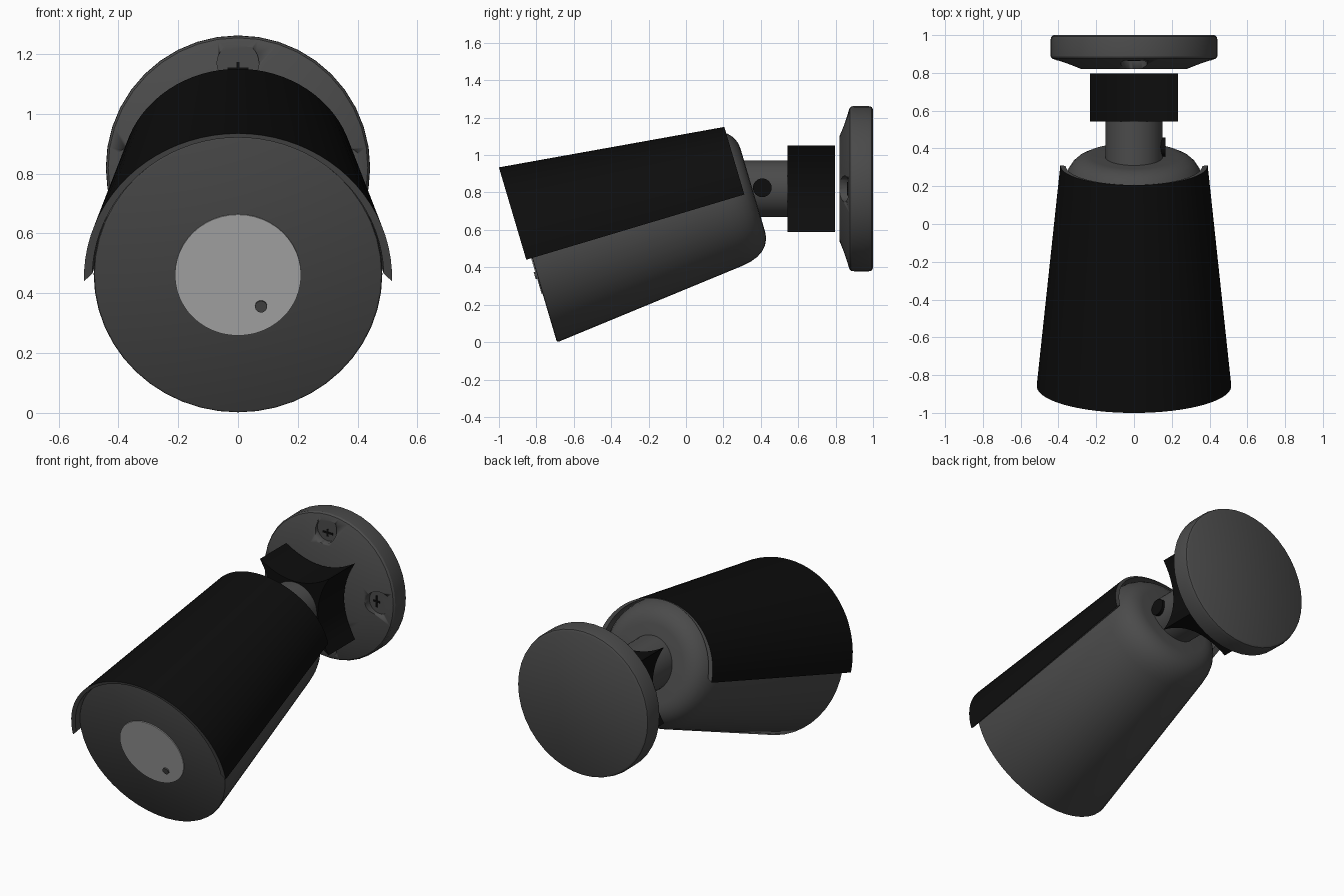
import bpy, bmesh, math
from mathutils import Matrix, Vector

if "Cube" in bpy.data.objects:
    bpy.data.objects.remove(bpy.data.objects["Cube"])


def material(name, c):
    m = bpy.data.materials.new(name)
    m.diffuse_color = (c, c, c, 1)
    m.use_nodes = True
    m.node_tree.nodes["Principled BSDF"].inputs["Base Color"].default_value = m.diffuse_color
    return m


GREY = material("dark grey", 0.07)
BLACK = material("black", 0.004)
LIGHT = material("light grey", 0.48)

# The camera head is tilted nose-down about x; local y runs from face to back
TILT = Matrix.Translation((0, -0.827, 0.462)) @ Matrix.Rotation(math.radians(16.5), 4, 'X')
MOUNT = Matrix.Translation((0, 0, 0.82))


def finish(name, bm, mats, matrix=Matrix(), smooth=True):
    bmesh.ops.recalc_face_normals(bm, faces=bm.faces)
    bm.transform(matrix)
    me = bpy.data.meshes.new(name)
    bm.to_mesh(me)
    bm.free()
    ob = bpy.data.objects.new(name, me)
    bpy.context.collection.objects.link(ob)
    for m in mats:
        me.materials.append(m)
    if smooth:
        bpy.ops.object.select_all(action='DESELECT')
        ob.select_set(True)
        bpy.context.view_layer.objects.active = ob
        bpy.ops.object.shade_smooth_by_angle(angle=math.radians(32))
    return ob


def loft(bm, rings, material_index=0):
    """Bridge closed rings of points and cap both ends."""
    vs = [[bm.verts.new(p) for p in ring] for ring in rings]
    n = len(vs[0])
    for a, b in zip(vs, vs[1:]):
        for i in range(n):
            j = (i + 1) % n
            bm.faces.new((a[i], a[j], b[j], b[i]))
    bm.faces.new(vs[0])
    bm.faces.new(vs[-1])


def lathe(name, profile, mat, matrix=Matrix(), segs=48):
    """Turn (radius, y) points around the y axis."""
    bm = bmesh.new()
    loft(bm, [[(r * math.cos(k * math.tau / segs), y, r * math.sin(k * math.tau / segs))
               for k in range(segs)] for r, y in profile])
    return finish(name, bm, [mat], matrix)


# Camera head: tapered barrel with a rounded back
lathe("camera_body", [(0.474, 0), (0.480, 0.003), (0.4825, 0.009), (0.372, 1.07),
                      (0.364, 1.115), (0.349, 1.157), (0.328, 1.19), (0.303, 1.213),
                      (0.266, 1.231), (0.23, 1.235)], GREY, TILT)

# Light front window and its small sensor
lathe("front_window", [(0.211, -0.005), (0.211, 0.002)], LIGHT, TILT)
lathe("front_sensor", [(0.02, -0.013), (0.02, 0.002)], GREY,
      TILT @ Matrix.Translation((0.077, 0, -0.108)), 20)

# Sun hood: half shell over the barrel, thicker at its lower edges
STEPS = 40


def hood_section(y, top, side, inner):
    ring = []
    for k in range(STEPS + 1):
        a = math.radians(-1.5 + 183 * k / STEPS)
        ring.append((side * math.cos(a), y, top * math.sin(a)))
    for k in range(STEPS + 1):
        a = math.radians(178.5 - 177 * k / STEPS)
        ring.append((inner * math.cos(a), y, inner * math.sin(a)))
    return ring


bm = bmesh.new()
loft(bm, [hood_section(-0.032, 0.502, 0.515, 0.4875),
          hood_section(1.185, 0.367, 0.39, 0.362)])
bmesh.ops.recalc_face_normals(bm, faces=bm.faces)
for f in bm.faces:
    c, n = f.calc_center_median(), f.normal
    outer = n.x * c.x + n.z * c.z > 0.1 and abs(n.y) < 0.5 and n.z > -0.2
    f.material_index = 1 if outer else 0
finish("sun_hood", bm, [GREY, BLACK], TILT)

# Neck joining the head to the bracket
lathe("neck", [(0.152, -0.57 + 0.82), (0.152, 0.60)], GREY, MOUNT, 40)

# Pivot screw on the right of the neck
lathe("pivot_screw", [(0.05, -0.03), (0.05, 0.03)], BLACK,
      Matrix.Translation((0.137, 0.408, 0.825)) @ Matrix.Rotation(math.pi / 2, 4, 'Z'), 24)

# Tightening knob: square with four concave sides
section = []
for q in range(4):
    for k in range(12):
        s = -1 + 2 * k / 12
        depth = 0.232 - 0.075 * (1 - s * s)
        p = Matrix.Rotation(q * math.pi / 2, 2) @ Vector((s * 0.232, -depth))
        section.append(p)
bm = bmesh.new()
loft(bm, [[(p.x, y, p.y) for p in section] for y in (0.543, 0.797)])
finish("tightening_knob", bm, [BLACK], MOUNT)

# Wall plate with a bevelled front
plate = lathe("wall_plate", [(0.28, 0.82), (0.434, 0.876), (0.441, 0.886), (0.442, 0.975),
                             (0.437, 0.993), (0.425, 1.0)], GREY, MOUNT, 40)

# Four screw recesses, each with a small cross slot
for q in range(4):
    place = MOUNT @ Matrix.Rotation(q * math.pi / 2, 4, 'Y') @ Matrix.Translation((0, 0, 0.35))
    cutter = lathe("recess_cutter", [(0.07, 0.78), (0.07, 0.866)], GREY, place, 32)
    cutter.hide_render = True
    mod = plate.modifiers.new("recess", 'BOOLEAN')
    mod.operation = 'DIFFERENCE'
    mod.solver = 'EXACT'
    mod.object = cutter
    bpy.context.view_layer.objects.active = plate
    bpy.ops.object.modifier_apply(modifier=mod.name)
    bpy.data.objects.remove(cutter)
    bm = bmesh.new()
    for sx, sz in ((0.07, 0.011), (0.011, 0.045)):
        bmesh.ops.create_cube(bm, size=1, matrix=Matrix.Translation((0, 0.865, -0.02))
                              @ Matrix.Diagonal((sx, 0.006, sz, 1)))
    finish("screw_slot", bm, [BLACK], place, False)
